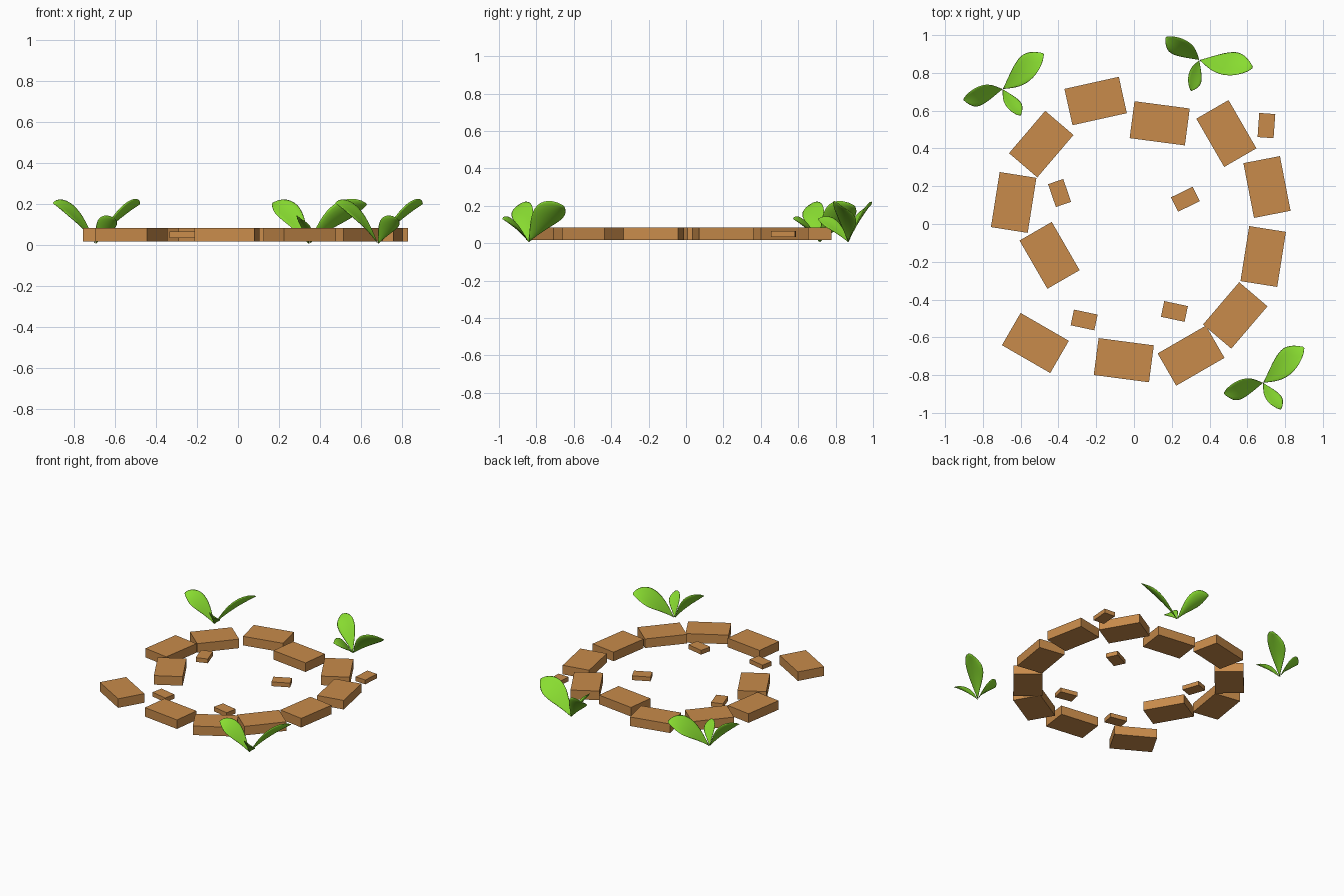
import bpy, bmesh
from math import radians, sin, cos, pi
from mathutils import Vector, Matrix

if "Cube" in bpy.data.objects:
    bpy.data.objects.remove(bpy.data.objects["Cube"])


def material(name, rgb):
    m = bpy.data.materials.new(name)
    m.diffuse_color = (*rgb, 1)
    m.use_nodes = True
    m.node_tree.nodes["Principled BSDF"].inputs["Base Color"].default_value = m.diffuse_color
    return m


BRICK = material("clay", (0.58, 0.26, 0.07))
LEAF = material("leaf_green", (0.25, 0.72, 0.03))


def finish(name, bm, mat, smooth=False):
    bmesh.ops.recalc_face_normals(bm, faces=bm.faces)
    me = bpy.data.meshes.new(name)
    bm.to_mesh(me)
    bm.free()
    me.materials.append(mat)
    for p in me.polygons:
        p.use_smooth = smooth
    ob = bpy.data.objects.new(name, me)
    bpy.context.collection.objects.link(ob)
    return ob


def brick(name, x, y, angle, size):
    bm = bmesh.new()
    bmesh.ops.create_cube(bm, size=1, matrix=Matrix.Diagonal((*size, 1)))
    ob = finish(name, bm, BRICK)
    ob.location = (x, y, 0.05)
    ob.rotation_euler.z = radians(angle)


def add_leaf(bm, angle, length, height, half_width, roll=35, steps=14, sides=14):
    # arching lens-shaped leaf, rolled about its own spine
    a, r = radians(angle), radians(roll)
    d, s = Vector((cos(a), sin(a), 0)), Vector((-sin(a), cos(a), 0))
    rings = []
    for i in range(steps + 1):
        t = 0.01 + 0.98 * i / steps
        centre = d * length * t + Vector((0, 0, height * (1 - (1 - t) ** 1.85)))
        tangent = (d * length + Vector((0, 0, height * 1.85 * (1 - t) ** 0.85))).normalized()
        n = tangent.cross(s)
        side, up = s * cos(r) - n * sin(r), n * cos(r) + s * sin(r)
        w = half_width * sin(pi * t ** 1.3) ** 0.8
        ring = []
        for k in range(sides):
            q = 2 * pi * k / sides
            cup = 0.18 * w * (cos(q) ** 2 - 0.5)
            ring.append(bm.verts.new(centre + side * w * cos(q) + up * (0.15 * w * sin(q) + cup)))
        rings.append(ring)
    for r0, r1 in zip(rings, rings[1:]):
        for k in range(sides):
            j = (k + 1) % sides
            bm.faces.new((r0[k], r0[j], r1[j], r1[k]))
    bm.faces.new(rings[0])
    bm.faces.new(rings[-1])


def plant(name, x, y, turn):
    bm = bmesh.new()
    add_leaf(bm, 41, 0.288, 0.195, 0.078)
    add_leaf(bm, 195, 0.217, 0.20, 0.062)
    add_leaf(bm, -56, 0.17, 0.125, 0.046)
    ob = finish(name, bm, LEAF, True)
    ob.location = (x, y, 0.004)
    ob.rotation_euler.z = radians(turn)


# ring of large bricks: x, y, angle
ring_bricks = [
    (-0.203, 0.651, 12.5), (0.136, 0.533, -7.5), (0.489, 0.479, -60),
    (0.704, 0.196, -79), (0.684, -0.172, 81), (0.536, -0.484, 49.5),
    (0.302, -0.697, 30), (-0.054, -0.721, -7.5), (-0.522, -0.63, -30),
    (-0.447, -0.166, -60), (-0.637, 0.114, 81), (-0.491, 0.423, 49.5)]
for i, b in enumerate(ring_bricks):
    brick(f"ring_brick_{i + 1}", *b, (0.295, 0.197, 0.068))

# loose brick fragments
fragments = [(0.701, 0.521, 86), (0.272, 0.131, 26), (-0.394, 0.164, -71),
             (-0.264, -0.508, -12), (0.214, -0.463, -12)]
for i, b in enumerate(fragments):
    brick(f"brick_fragment_{i + 1}", *b, (0.128, 0.085, 0.032))

# three-leaf sprouts
for i, p in enumerate([(-0.695, 0.714, 0), (0.346, 0.868, -49), (0.684, -0.841, 0)]):
    plant(f"sprout_{i + 1}", *p)
